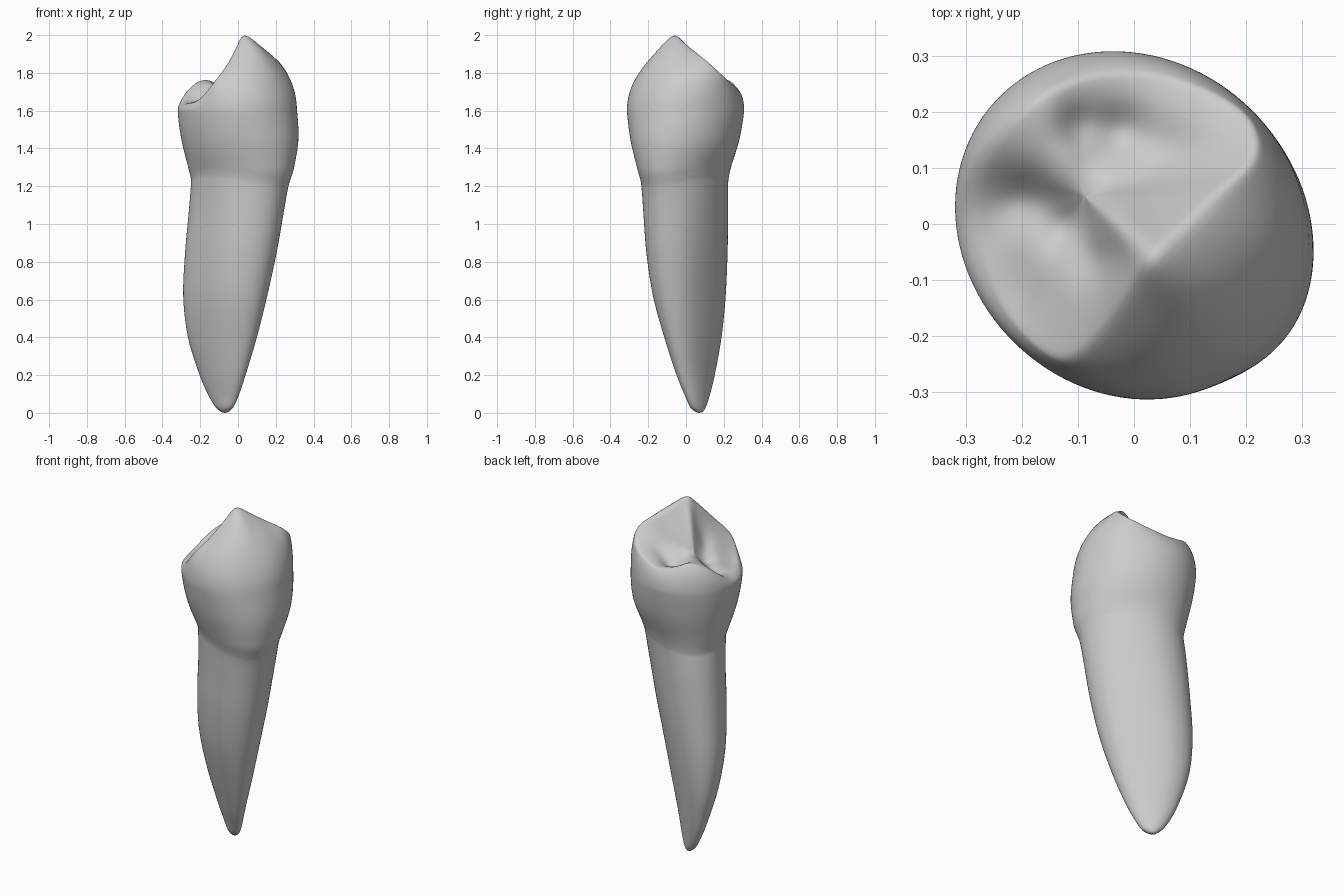
import bpy, bmesh, math
from mathutils import Vector

default_cube = bpy.data.objects.get("Cube")
if default_cube:
    bpy.data.objects.remove(default_cube, do_unlink=True)

SIDES = 112          # points around the tooth
ROW_STEPS = 5        # rows between two section rings
WALL_ROWS = 26       # rows from widest ring to the biting rim
CAP_ROWS = 26        # rows from the rim into the basin


def catmull(points, t, closed=False):
    """Smooth curve through equal-length tuples; t counts in control points."""
    n = len(points)
    i = math.floor(t)
    f = t - i

    def pick(k):
        return points[k % n] if closed else points[max(0, min(n - 1, k))]

    quads = zip(pick(i - 1), pick(i), pick(i + 1), pick(i + 2))
    return [b + 0.5 * f * (c - a + f * (2 * a - 5 * b + 4 * c - d + f * (3 * (b - c) + d - a)))
            for a, b, c, d in quads]


# Section rings: height, x min, x max, y min, y max, diagonal skew, cheek bulge
sections = [
    (0.004, -.088, -.052, .052, .088, -.3, 0),
    (0.03, -.118, -.025, .022, .105, -.5, 0),
    (0.09, -.155, .003, -.005, .125, -.6, 0),
    (0.2, -.203, .04, -.05, .152, -.6, 0),
    (0.4, -.265, .1, -.115, .188, -.52, 0),
    (0.62, -.29, .155, -.175, .21, -.42, 0),
    (0.85, -.28, .205, -.21, .22, -.35, 0),
    (1.05, -.262, .24, -.225, .223, -.32, 0),
    (1.2, -.25, .265, -.235, .223, -.28, .002),
    (1.25, -.25, .277, -.241, .226, -.24, .008),
    (1.31, -.266, .294, -.257, .24, -.2, .016),
    (1.42, -.295, .317, -.288, .277, -.15, .01),
    (1.52, -.313, .32, -.306, .298, -.12, 0),
    (1.6, -.32, .315, -.316, .309, -.11, -.008),
]

# Biting rim, evenly spaced around the crown, starting at the main cusp
rim = [
    (.03, -.06, 2.01), (.08, -.01, 1.972), (.14, .05, 1.92), (.215, .12, 1.86),
    (.2, .195, 1.79), (.1, .248, 1.74), (0, .268, 1.72), (-.09, .26, 1.735),
    (-.17, .222, 1.765), (-.237, .145, 1.735), (-.27, .04, 1.65), (-.262, -.075, 1.64),
    (-.205, -.185, 1.66), (-.125, -.242, 1.755), (-.055, -.185, 1.85), (-.005, -.112, 1.95),
]

# Grooves (and raised ridges) in the biting surface: x, y, radius, depth
grooves = [
    (-.2, .045, .05, .03), (-.12, 0, .05, .05), (-.06, -.07, .04, .04),
    (-.1, .18, .04, .03), (-.02, .165, .05, .05), (.07, .13, .06, .03),
    (.005, -.02, .05, -.025), (-.04, .03, .05, -.03),
]
apex = Vector((-.07, .07, 0))
basin = Vector((-.09, .05, 1.735))
angles = [math.tau * k / SIDES - math.pi / 4 for k in range(SIDES)]
cheek_direction = Vector((1, -1, 0)).normalized()


def cheek_side(a):
    """One on the cheek side of the tooth, fading to zero at its flanks."""
    return max(0, math.cos(a + math.pi / 4)) ** 4


def ring_point(section, a):
    """Skewed oval with shallow side hollows on the root and a wavy neck."""
    z, x0, x1, y0, y1, skew, bulge = section
    half = math.asin(skew) / 2
    side = math.sin(2 * a)
    hollow = 0.06 * math.sin(math.pi * z / 1.2) if z < 1.2 else 0
    size = 0.5 * (1 - hollow * max(0, side) ** 2)
    wave = 0.025 * side * math.exp(-((z - 1.25) / 0.1) ** 2)
    oval = Vector(((x0 + x1) / 2 + (x1 - x0) * size * math.cos(a - half),
                   (y0 + y1) / 2 + (y1 - y0) * size * math.sin(a + half),
                   z + wave))
    return oval + cheek_direction * bulge * cheek_side(a)


def cap_point(edge, s):
    """Point on the biting surface; s runs from 0 in the basin to 1 on the rim."""
    p = basin.lerp(edge, s)
    steep = max(0, min(1, (edge.z - 1.75) / 0.2))   # high ridges fall straight, low rims roll over
    profile = steep * s ** 1.2 + (1 - steep) * s * s * (3 - 2 * s)
    p.z = basin.z + (edge.z - basin.z) * profile
    for x, y, radius, depth in grooves:
        near = math.exp(-((p.x - x) ** 2 + (p.y - y) ** 2) / radius ** 2)
        p.z -= depth * near * (1 - s ** 4)
    return p


# Root and lower crown
rows = []
last = len(sections) - 1
for step in range(last * ROW_STEPS + 1):
    section = catmull(sections, step / ROW_STEPS)
    rows.append([ring_point(section, a) for a in angles])

# Upper crown wall, curving in to the rim, flatter on the cheek side
widest = rows[-1]
edge = [Vector(catmull(rim, len(rim) * k / SIDES, True)) for k in range(SIDES)]
for step in range(1, WALL_ROWS + 1):
    f = step / WALL_ROWS
    rise = 0.65 * f + 0.35 * math.sin(f * math.pi / 2)
    row = []
    for a, w, e in zip(angles, widest, edge):
        p = w.lerp(e, f ** (2.1 - 0.5 * cheek_side(a)))
        p.z = w.z + (e.z - w.z) * rise
        row.append(p)
    rows.append(row)

# Biting surface
for step in range(CAP_ROWS - 1, 0, -1):
    rows.append([cap_point(e, step / CAP_ROWS) for e in edge])

# Join the rows into one skin closed by two end points
bm = bmesh.new()
grid = [[bm.verts.new(p) for p in row] for row in rows]
bottom = bm.verts.new(apex)
top = bm.verts.new(cap_point(basin, 0))
for k in range(SIDES):
    n = (k + 1) % SIDES
    bm.faces.new((bottom, grid[0][n], grid[0][k]))
    bm.faces.new((top, grid[-1][k], grid[-1][n]))
    for lower, upper in zip(grid, grid[1:]):
        bm.faces.new((lower[k], lower[n], upper[n], upper[k]))
bmesh.ops.recalc_face_normals(bm, faces=bm.faces)
for face in bm.faces:
    face.smooth = True
mesh = bpy.data.meshes.new("tooth")
bm.to_mesh(mesh)
bm.free()
tooth = bpy.data.objects.new("tooth", mesh)
bpy.context.collection.objects.link(tooth)

# Soften the crown ridges, leaving the root as it is
crown = tooth.vertex_groups.new(name="crown")
crown.add([v.index for v in mesh.vertices if v.co.z > 1.3], 1, 'REPLACE')
soften = tooth.modifiers.new("soften_ridges", 'SMOOTH')
soften.factor = 0.5
soften.iterations = 14
soften.vertex_group = crown.name

# Plain grey material
grey = bpy.data.materials.new("light_grey")
grey.use_nodes = True
colour = (0.6, 0.6, 0.6, 1)
grey.diffuse_color = colour
grey.node_tree.nodes["Principled BSDF"].inputs["Base Color"].default_value = colour
mesh.materials.append(grey)
